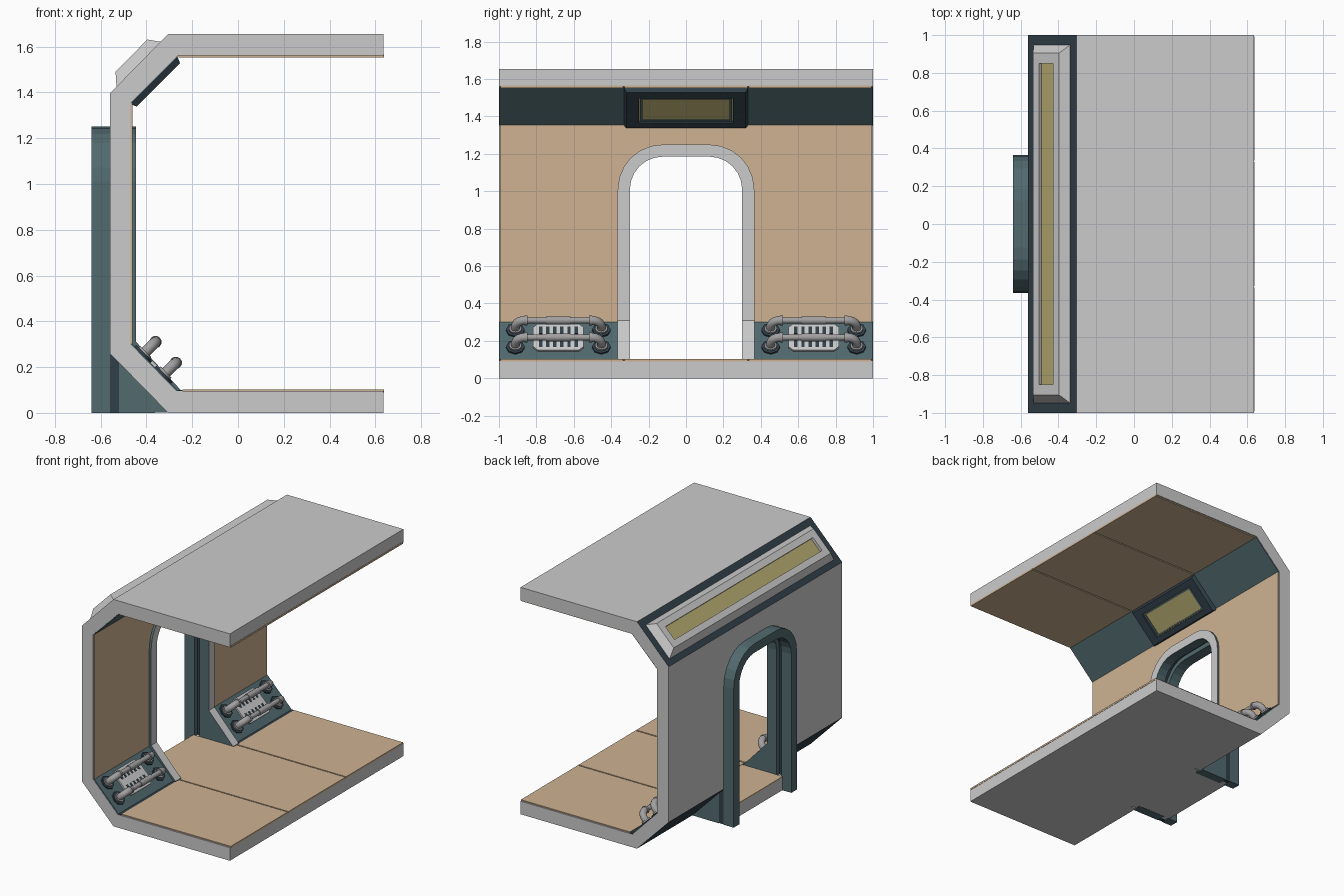
import bpy, bmesh, math
from mathutils import Vector

if "Cube" in bpy.data.objects:
    bpy.data.objects.remove(bpy.data.objects["Cube"])


def mat(name, r, g, b):
    m = bpy.data.materials.new(name)
    m.diffuse_color = (r, g, b, 1)
    m.use_nodes = True
    m.node_tree.nodes["Principled BSDF"].inputs["Base Color"].default_value = m.diffuse_color
    return m


GREY = mat("light grey", .60, .60, .60)
BEIGE = mat("beige panel", .62, .45, .29)
TEAL = mat("slate teal", .085, .145, .16)
NAVY = mat("dark navy", .03, .05, .065)
YELLOW = mat("lamp yellow", .46, .40, .16)
METAL = mat("rail metal", .36, .35, .35)


def finish(name, bm, mats):
    bmesh.ops.recalc_face_normals(bm, faces=bm.faces[:])
    me = bpy.data.meshes.new(name)
    bm.to_mesh(me)
    bm.free()
    for m in mats:
        me.materials.append(m)
    ob = bpy.data.objects.new(name, me)
    bpy.context.collection.objects.link(ob)
    return ob


def prism(name, pts, a, b, place, mats, rule=None):
    """Extrude a 2D outline from a to b; place(p, q, t) gives the 3D point."""
    bm = bmesh.new()
    lo = [bm.verts.new(place(p, q, a)) for p, q in pts]
    hi = [bm.verts.new(place(p, q, b)) for p, q in pts]
    bm.faces.new(lo)
    bm.faces.new(hi)
    for i in range(len(pts)):
        j = (i + 1) % len(pts)
        bm.faces.new((lo[i], lo[j], hi[j], hi[i]))
    ob = finish(name, bm, mats)
    if rule:
        recolour(ob, rule)
    return ob


def recolour(ob, rule):
    for f in ob.data.polygons:
        f.material_index = 1 if rule(f.normal) else 0


def along_y(p, q, t):
    return (p, t, q)


def along_x(p, q, t):
    return (t, p, q)


def rect(a, b, c, d):
    return [(a, c), (b, c), (b, d), (a, d)]


def box(name, x0, x1, y0, y1, z0, z1, m):
    return prism(name, rect(x0, x1, z0, z1), y0, y1, along_y, [m])


def slope(ox, oz, ux, uz, nx, nz, yc=0):
    """Local frame on a slanted wall: s down the slope, y along, h outward."""
    return lambda s, y, h: (ox + ux * s + nx * h, yc + y, oz + uz * s + nz * h)


def arch(w, top, r, z0=0.0, n=6):
    right = [(w - r + r * math.cos(i * math.pi / 2 / n),
              top - r + r * math.sin(i * math.pi / 2 / n)) for i in range(n + 1)]
    left = [(-y, z) for y, z in reversed(right)]
    return [(w, z0)] + right + left + [(-w, z0)]


def cut(ob, cutter):
    mod = ob.modifiers.new("doorway", 'BOOLEAN')
    mod.object, mod.operation, mod.solver = cutter, 'DIFFERENCE', 'EXACT'
    dg = bpy.context.evaluated_depsgraph_get()
    me = bpy.data.meshes.new_from_object(ob.evaluated_get(dg))
    ob.modifiers.clear()
    ob.data = me


def bezel(name, place, base, top, window, h, depth, mats):
    """Raised tapered housing with a recessed window; rects are s0, s1, y."""
    bm = bmesh.new()
    rings = []
    for (s0, s1, y), hh in ((base, -.002), (top, h), (window, h), (window, h - depth)):
        rings.append([bm.verts.new(place(s, q, hh)) for s, q in rect(s0, s1, -y, y)])
    for r0, r1 in zip(rings, rings[1:]):
        for i in range(4):
            j = (i + 1) % 4
            bm.faces.new((r0[i], r0[j], r1[j], r1[i]))
    bm.faces.new(rings[0])
    bm.faces.new(rings[-1]).material_index = 1
    return finish(name, bm, mats)


def tube(name, path, rad, s, place, m, n=12):
    """Round tube following (y, h) points in the plane s = constant."""
    bm = bmesh.new()
    rings = []
    for i, p in enumerate(path):
        d = (Vector(path[min(i + 1, len(path) - 1)]) - Vector(path[max(i - 1, 0)])).normalized()
        ring = []
        for k in range(n):
            a = 2 * math.pi * k / n
            c, e = rad * math.cos(a), rad * math.sin(a)
            ring.append(bm.verts.new(place(s + e, p[0] - d.y * c, p[1] + d.x * c)))
        rings.append(ring)
    for r0, r1 in zip(rings, rings[1:]):
        for i in range(n):
            j = (i + 1) % n
            bm.faces.new((r0[i], r0[j], r1[j], r1[i])).smooth = True
    bm.faces.new(rings[0])
    bm.faces.new(rings[-1])
    return finish(name, bm, [m])


# Corridor shell: C-shaped section along y, doorway cut through the wall
section = [(.635, 0), (-.305, 0), (-.56, .26), (-.56, 1.395), (-.305, 1.655), (.635, 1.655),
           (.635, 1.56), (-.265, 1.56), (-.47, 1.355), (-.47, .30), (-.27, .095), (.635, .095)]
shell = prism("corridor_shell", section, -1, 1, along_y, [GREY, NAVY])
cutter = prism("doorway_cutter", arch(.345, 1.23, .225, -.1), -.8, -.26, along_x, [GREY])
wall = box("wall_panel", -.475, -.461, -.995, .995, .30, 1.355, BEIGE)
for ob in (shell, wall):
    cut(ob, cutter)
cutter.hide_render = True
cutter.hide_viewport = True
recolour(shell, lambda n: n.x < -.5 and abs(n.z) > .5)

# Floor and ceiling panels with seams
for i in (-1, 0, 1):
    y0, y1 = i * .665 - .328, i * .665 + .328
    box("floor_panel", -.243, .637, y0, y1, .09, .103, BEIGE)
    box("ceiling_panel", -.26, .637, y0, y1, 1.552, 1.565, BEIGE)

# Threshold slab inside the doorway
box("threshold_slab", -.57, -.255, -.335, .335, .002, .093, GREY)
box("threshold_panel", -.57, -.243, -.30, .30, .09, .101, BEIGE)

# Door frame: outer ring, recessed slot, inner ring with pale face
outer, inner = arch(.365, 1.25, .24), arch(.30, 1.185, .175)
slot = arch(.333, 1.218, .208)
ring = outer + inner[::-1]


def faces_room(n):
    return n.x > .5


prism("door_frame_outer", ring, -.64, -.56, along_x, [TEAL])
prism("door_slot", arch(.36, 1.245, .235) + slot[::-1], -.565, -.515, along_x, [NAVY])
prism("door_frame_inner", ring, -.52, -.445, along_x, [TEAL, GREY], faces_room)
foot = [(-.46, 0), (-.30, .001), (-.25, .1), (-.445, .31), (-.46, .31)]
for a, b in ((.30, .365), (-.365, -.30)):
    prism("door_frame_foot", foot, a, b, along_y, [TEAL, GREY],
          lambda n: n.x > .5 and n.z > .2)

# Upper inside slope: teal cladding and ceiling lamp
r = math.sqrt(.5)
up_in = slope(-.47, 1.355, r, r, r, -r)
prism("upper_cladding", rect(0, .288, -.998, .998), -.002, .006, up_in, [TEAL])
bezel("inside_lamp", up_in, (-.008, .29, .335), (.008, .275, .318),
      (.045, .232, .25), .032, .016, [NAVY, YELLOW])
bezel("inside_lamp_rim", up_in, (.045, .232, .25), (.05, .227, .245),
      (.06, .217, .232), .024, .006, [TEAL, YELLOW])

# Outer roof slope: long light housing
up_out = slope(-.56, 1.395, .70, .714, -.714, .70)
bezel("outside_lamp", up_out, (.04, .318, .95), (.085, .283, .905),
      (.13, .235, .85), .048, .02, [GREY, YELLOW])

# Lower slopes: cladding, vent plate and handrails on both sides of the door
for side in (-1, 1):
    low = slope(-.47, .30, .70, -.714, .714, .70, side * .6825)
    prism("lower_cladding", rect(0, .287, -.3155, .3155), -.002, .006, low, [TEAL])
    y0, y1 = sorted((side * .37, side * .998))
    box("skirting_strip", -.272, -.243, y0, y1, .09, .1, NAVY)

    # Vent plate with two rows of slots
    c = .025
    plate = [(.03 + c, -.135), (.225 - c, -.135), (.225, -.135 + c), (.225, .135 - c),
             (.225 - c, .135), (.03 + c, .135), (.03, .135 - c), (.03, -.135 + c)]
    prism("vent_plate", plate, .004, .018, low, [GREY])
    for k in range(6):
        yk = (k - 2.5) * .038
        for s0 in (.05, .15):
            prism("vent_slot", rect(s0, s0 + .055, yk - .009, yk + .009),
                  .017, .0195, low, [NAVY])

    # Rails: straight bar, middle coupling, elbows and flanges
    for s in (.07, .197):
        tube("rail_bar", [(-.19, .085), (.19, .085)], .017, s, low, METAL)
        tube("rail_coupling", [(-.065, .085), (.065, .085)], .022, s, low, METAL)
        for e in (-1, 1):
            bend = [(e * .17, .085)] + [
                (e * (.18 + .05 * math.sin(t * math.pi / 10)),
                 .035 + .05 * math.cos(t * math.pi / 10)) for t in range(6)]
            tube("rail_elbow", bend + [(e * .23, .01)], .024, s, low, METAL)
            tube("rail_collar", [(e * .165, .085), (e * .18, .085)], .027, s, low, METAL)
            tube("rail_flange", [(e * .23, .004), (e * .23, .016)], .05, s, low, NAVY, 8)
            tube("rail_flange_ring", [(e * .23, .014), (e * .23, .026)], .034, s, low, METAL)
